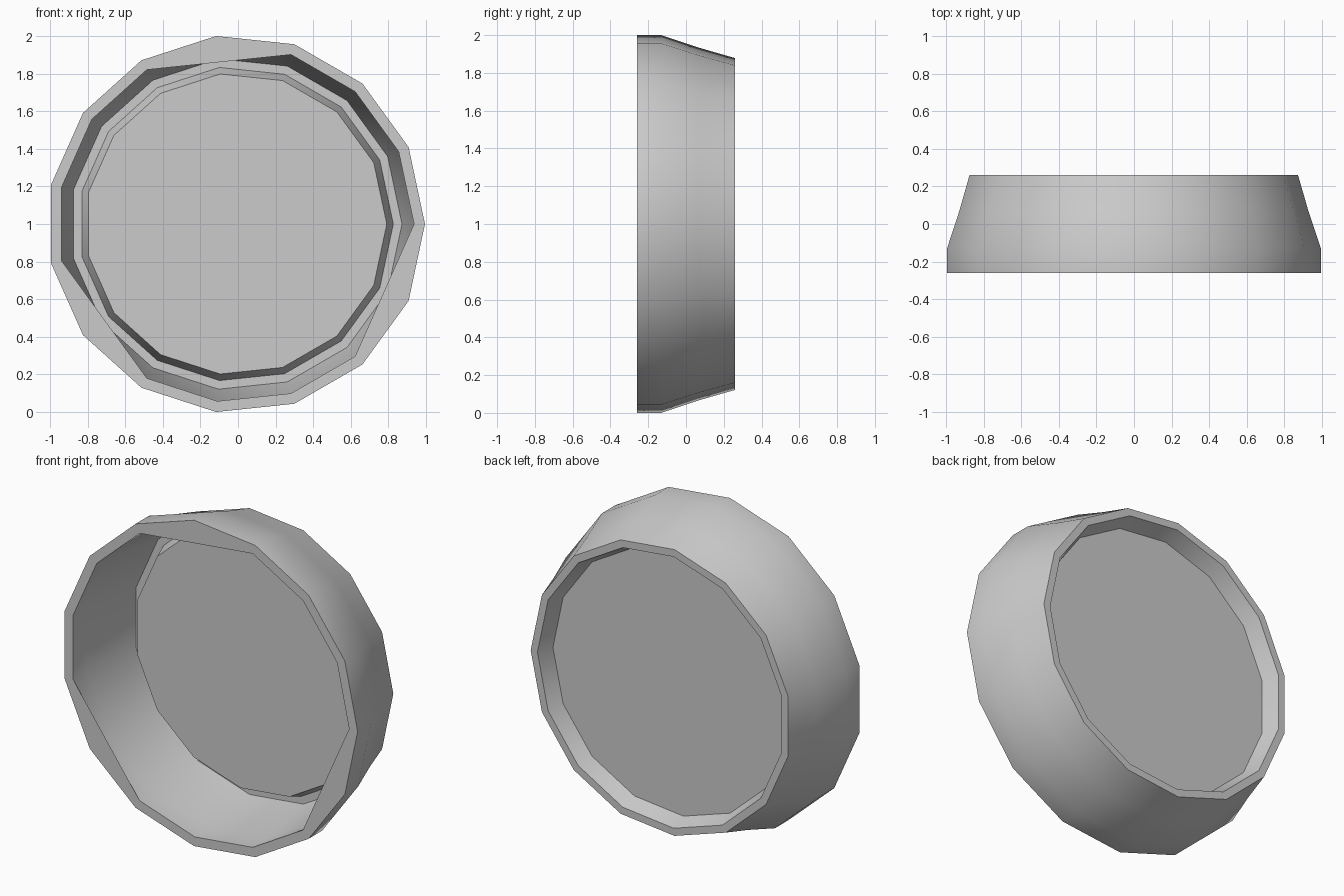
import bpy, bmesh
from math import cos, sin, radians

if "Cube" in bpy.data.objects:
    bpy.data.objects.remove(bpy.data.objects["Cube"])

SIDES = 15
CX, CZ = -0.011, 1.0


def ring_point(r, y, i):
    a = radians(i * 360 / SIDES)
    return (CX + r * cos(a), y, CZ + r * sin(a))


def finish(name, bm):
    mesh = bpy.data.meshes.new(name)
    bm.normal_update()
    bm.to_mesh(mesh)
    bm.free()
    obj = bpy.data.objects.new(name, mesh)
    bpy.context.collection.objects.link(obj)
    bpy.ops.object.select_all(action='DESELECT')
    obj.select_set(True)
    bpy.context.view_layer.objects.active = obj
    bpy.ops.object.shade_smooth_by_angle(angle=radians(30))
    return obj


def lathe(name, profile, cap_first=False):
    """Spin (radius, y) points around the y axis; optionally fill the first ring."""
    bm = bmesh.new()
    rings = [[bm.verts.new(ring_point(r, y, i)) for i in range(SIDES)]
             for r, y in profile]
    for a, b in zip(rings, rings[1:]):
        for i in range(SIDES):
            j = (i + 1) % SIDES
            bm.faces.new((a[i], a[j], b[j], b[i]))
    if cap_first:
        bm.faces.new(rings[0][::-1])
    return finish(name, bm)


# Outer wall, front rim and inner wall meeting at the back edge
lathe("ring_shell", [(0.883, 0.26), (0.938, 0.07), (1.005, -0.13),
                     (1.005, -0.26), (0.947, -0.26), (0.947, -0.13),
                     (0.883, 0.255)][::-1])

# Back lip, recessed step and flat disc
lathe("back_plate", [(0.802, 0.16), (0.837, 0.26), (0.883, 0.26)], cap_first=True)

# Three corner fillets flush with the front rim
bm = bmesh.new()
for k in (4, 9, 14):
    bm.faces.new([bm.verts.new(ring_point(0.947, -0.26, i)) for i in (k + 1, k, k - 1)][::-1])
finish("rim_fillets", bm)
